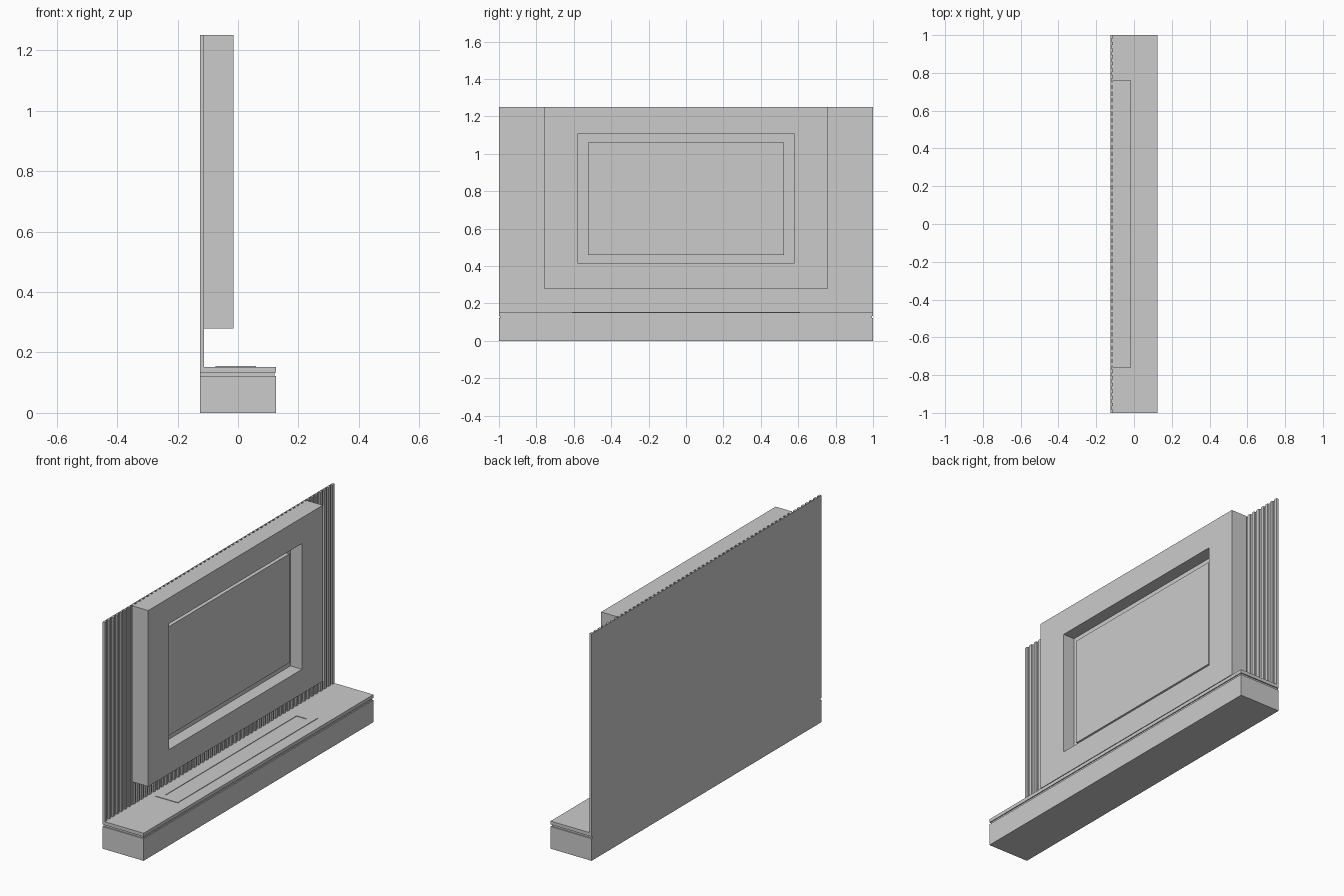
import bpy, bmesh
from mathutils import Vector

if "Cube" in bpy.data.objects:
    bpy.data.objects.remove(bpy.data.objects["Cube"])


def box(name, lo, hi, axis=None, hole_lo=None, hole_hi=None, depth=0):
    """Box from lo to hi; optionally with a rectangular recess in its + face along axis."""
    lo, hi = Vector(lo), Vector(hi)
    bm = bmesh.new()
    bmesh.ops.create_cube(bm, size=1)
    for v in bm.verts:
        v.co = Vector([lo[i] + (v.co[i] + 0.5) * (hi[i] - lo[i]) for i in range(3)])
    bm.normal_update()
    if axis is not None:
        face = max(bm.faces, key=lambda f: f.normal[axis])
        others = [i for i in range(3) if i != axis]
        mid = (lo + hi) / 2
        # rim around the opening
        bmesh.ops.inset_individual(bm, faces=[face], thickness=0.01)
        for v in face.verts:
            for k, i in enumerate(others):
                v.co[i] = hole_lo[k] if v.co[i] < mid[i] else hole_hi[k]
        # inner walls and floor
        bmesh.ops.inset_individual(bm, faces=[face], thickness=0)
        for v in face.verts:
            v.co[axis] = hi[axis] - depth
    bmesh.ops.recalc_face_normals(bm, faces=bm.faces)
    me = bpy.data.meshes.new(name)
    bm.to_mesh(me)
    bm.free()
    ob = bpy.data.objects.new(name, me)
    bpy.context.collection.objects.link(ob)
    return ob


# low cabinet with shadow gap and top slab
box("cabinet_body", (-0.125, -1, 0), (0.125, 1, 0.122))
box("shadow_gap", (-0.125, -0.994, 0.122), (0.12, 0.994, 0.133))
box("cabinet_top", (-0.125, -1, 0.133), (0.125, 1, 0.152))

# shallow tray plate with a long slot
box("slot_plate", (-0.075, -0.61, 0.15), (0.06, 0.61, 0.155),
    2, (-0.042, -0.57), (0.02, 0.57), 0.0035)

# back wall and vertical slats
box("back_wall", (-0.125, -1, 0.152), (-0.12, 1, 1.25))
count = 57
pitch = 2 / (count - 0.5)
slat = box("wall_slats", (-0.12, -1, 0.152), (-0.112, -1 + pitch / 2, 1.25))
arr = slat.modifiers.new("repeat", 'ARRAY')
arr.count = count
arr.use_relative_offset = False
arr.use_constant_offset = True
arr.constant_offset_displace = (0, pitch, 0)

# raised centre panel with the screen niche
box("centre_panel", (-0.113, -0.76, 0.28), (-0.015, 0.76, 1.25),
    0, (-0.578, 0.415), (0.578, 1.108), 0.07)

# flat screen
box("screen", (-0.086, -0.525, 0.46), (-0.055, 0.525, 1.06))
